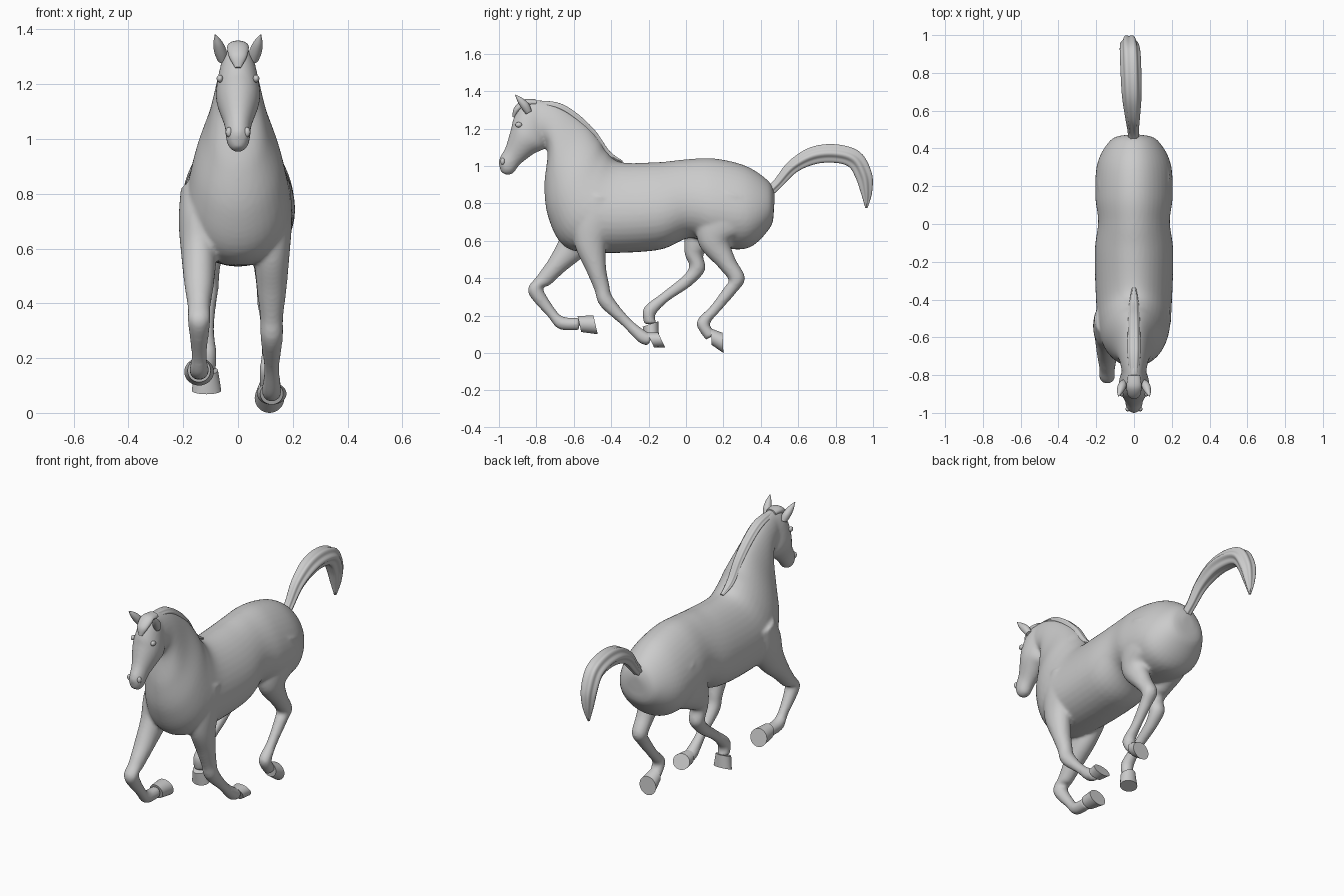
import bpy, bmesh, math
from mathutils import Vector

if "Cube" in bpy.data.objects:
    bpy.data.objects.remove(bpy.data.objects["Cube"])


def smooth(ob, angle=60):
    bpy.ops.object.select_all(action='DESELECT')
    ob.select_set(True)
    bpy.context.view_layer.objects.active = ob
    bpy.ops.object.shade_smooth_by_angle(angle=math.radians(angle))


def spline(rows, sub):
    """Catmull-Rom interpolation of tuples of numbers."""
    out = []
    n = len(rows)
    for i in range(n - 1):
        quad = (rows[max(0, min(n - 1, i + k))] for k in (-1, 0, 1, 2))
        a, b, c, d = quad
        for s in range(sub):
            t = s / sub
            out.append([0.5 * (2 * q + (r - p) * t + (2 * p - 5 * q + 4 * r - u) * t * t
                               + (3 * q - p - 3 * r + u) * t ** 3)
                        for p, q, r, u in zip(a, b, c, d)])
    out.append(rows[-1])
    return out


def loft(name, rings, x=0, dx=0, bias=0, n=32, sub=6, ridges=0, depth=0, angle=60):
    """Skin oval rings (y1, z1, y2, z2, half width); dx leans the whole sideways."""
    bm = bmesh.new()
    loops = []
    rows = spline(rings, sub)
    for i, (y1, z1, y2, z2, w) in enumerate(rows):
        mid = Vector((x + dx * i / (len(rows) - 1), (y1 + y2) / 2, (z1 + z2) / 2))
        up = Vector((0, y1 - y2, z1 - z2)) / 2
        loop = []
        for k in range(n):
            t = 2 * math.pi * k / n
            m = 1 + depth * (math.cos(ridges * t) - 1)
            side = Vector((w * math.cos(t) * (1 - bias * math.sin(t)), 0, 0))
            loop.append(bm.verts.new(mid + m * (up * math.sin(t) + side)))
        loops.append(loop)
    for a, b in zip(loops, loops[1:]):
        for k in range(n):
            bm.faces.new((a[k], a[(k + 1) % n], b[(k + 1) % n], b[k]))
    bm.faces.new(loops[0])
    bm.faces.new(loops[-1])
    bmesh.ops.recalc_face_normals(bm, faces=bm.faces)
    me = bpy.data.meshes.new(name)
    bm.to_mesh(me)
    bm.free()
    ob = bpy.data.objects.new(name, me)
    bpy.context.collection.objects.link(ob)
    smooth(ob, angle)
    return ob


def limb(name, path, radii, width=lambda r: r, **kw):
    """Tube along (y, z) points with a radius at each; width gives the half width."""
    rings = []
    for i, ((y, z), r) in enumerate(zip(path, radii)):
        a, b = path[max(0, i - 1)], path[min(len(path) - 1, i + 1)]
        t = (Vector(b) - Vector(a)).normalized()
        rings.append((y - t.y * r, z + t.x * r, y + t.y * r, z - t.x * r, width(r)))
    return loft(name, rings, **kw)


def ball(name, loc, scale):
    bpy.ops.mesh.primitive_uv_sphere_add(segments=20, ring_count=12, location=loc)
    ob = bpy.context.object
    ob.name = name
    ob.scale = scale
    smooth(ob)


# Trunk and neck: top line to under line, rump to poll
body = loft("body", (
    (.475, .85, .47, .76, .04), (.44, .92, .45, .67, .12), (.32, 1, .33, .56, .19),
    (.15, 1.04, .15, .57, .202), (0, 1.035, .02, .615, .187), (-.15, 1.02, -.15, .55, .205),
    (-.35, 1.02, -.48, .535, .197), (-.425, 1.08, -.65, .57, .185), (-.465, 1.145, -.735, .72, .158),
    (-.54, 1.23, -.757, .89, .112), (-.67, 1.32, -.74, 1.06, .08), (-.78, 1.352, -.76, 1.12, .066),
    (-.85, 1.345, -.83, 1.13, .055)), bias=.18, n=40)

# Head: face line to jaw line
skin = [body, loft("head", (
    (-.8, 1.35, -.73, 1.2, .05), (-.875, 1.335, -.74, 1.13, .068), (-.92, 1.26, -.76, 1.09, .08),
    (-.935, 1.2, -.81, 1.067, .077), (-.965, 1.1, -.885, 1.01, .05), (-1, 1.03, -.925, .96, .042),
    (-.99, .968, -.96, .952, .022)))]


# Legs share radii; the hoof flares from the leg's end to its toe and heel
FRONT = (.09, .115, .085, .054, .042, .041, .028, .035, .034)
HIND = (.12, .145, .088, .05, .044, .034, .028, .036, .034)


def leg(name, x, radii, path, toe, heel):
    skin.append(limb(name + "_leg", path, radii, lambda r: min(r, .04 + .3 * r), x=x))
    end, half = Vector(path[-1]), (Vector(toe) - Vector(heel)).normalized() * .044
    loft(name + "_hoof", ((*(end + half), *(end - half), .042), (*toe, *heel, .054)),
         x=x, sub=2, angle=40)


leg("front_raised", -.142, FRONT,
    ((-.5, .82), (-.54, .7), (-.6, .58), (-.69, .47), (-.76, .39), (-.805, .335), (-.72, .215),
     (-.665, .16), (-.57, .155)), (-.472, .1), (-.495, .2))
leg("front_back", .123, FRONT,
    ((-.46, .84), (-.49, .71), (-.51, .58), (-.48, .45), (-.45, .35), (-.425, .275), (-.32, .165),
     (-.235, .088), (-.19, .07)), (-.112, .03), (-.15, .11))
leg("hind_far", -.115, HIND,
    ((.22, .85), (.15, .7), (.07, .6), (.042, .53), (.06, .455), (.005, .385), (-.11, .3),
     (-.195, .222), (-.19, .155)), (-.222, .068), (-.145, .095))
leg("hind_near", .115, HIND,
    ((.25, .85), (.2, .7), (.155, .59), (.22, .48), (.272, .395), (.235, .335), (.155, .235),
     (.092, .158), (.135, .087)), (.2, 0), (.195, .108))

# Blend trunk, head and legs into one skin
bpy.ops.object.select_all(action='DESELECT')
for o in skin:
    o.select_set(True)
bpy.context.view_layer.objects.active = body
bpy.ops.object.join()
rm = body.modifiers.new("blend", 'REMESH')
rm.mode = 'VOXEL'
rm.voxel_size = .009
rm.use_smooth_shade = True
sm = body.modifiers.new("soften", 'SMOOTH')
sm.factor = .5
sm.iterations = 7

# Tail with strand ridges
limb("tail", ((.43, .85), (.49, .905), (.57, .995), (.68, 1.055), (.8, 1.066), (.9, 1.035),
              (.95, .95), (.965, .86), (.965, .775)),
     (.03, .03, .04, .052, .055, .055, .05, .034, .007), dx=-.032, n=48, ridges=6, depth=.09)

# Mane along the crest, and forelock
limb("mane", ((-.34, 1.02), (-.42, 1.068), (-.5, 1.175), (-.6, 1.267), (-.7, 1.32), (-.85, 1.335)),
     (.008, .018, .022, .024, .024, .016), lambda r: 1.4 * r, n=36, ridges=6, depth=.08)
limb("forelock", ((-.8, 1.338), (-.86, 1.335), (-.905, 1.3), (-.922, 1.26)),
     (.018, .022, .018, .006), lambda r: 1.8 * r)

# Ears, eyes and nostrils on both sides
for s, side in ((1, "right"), (-1, "left")):
    limb("ear_" + side, ((-.84, 1.285), (-.86, 1.32), (-.888, 1.353), (-.912, 1.38)),
         (.018, .023, .016, .002), x=s * .055, dx=s * .028)
    ball("eye_" + side, (s * .066, -.895, 1.22), (.012, .018, .014))
    ball("nostril_" + side, (s * .033, -.98, 1.025), (.012, .012, .018))
